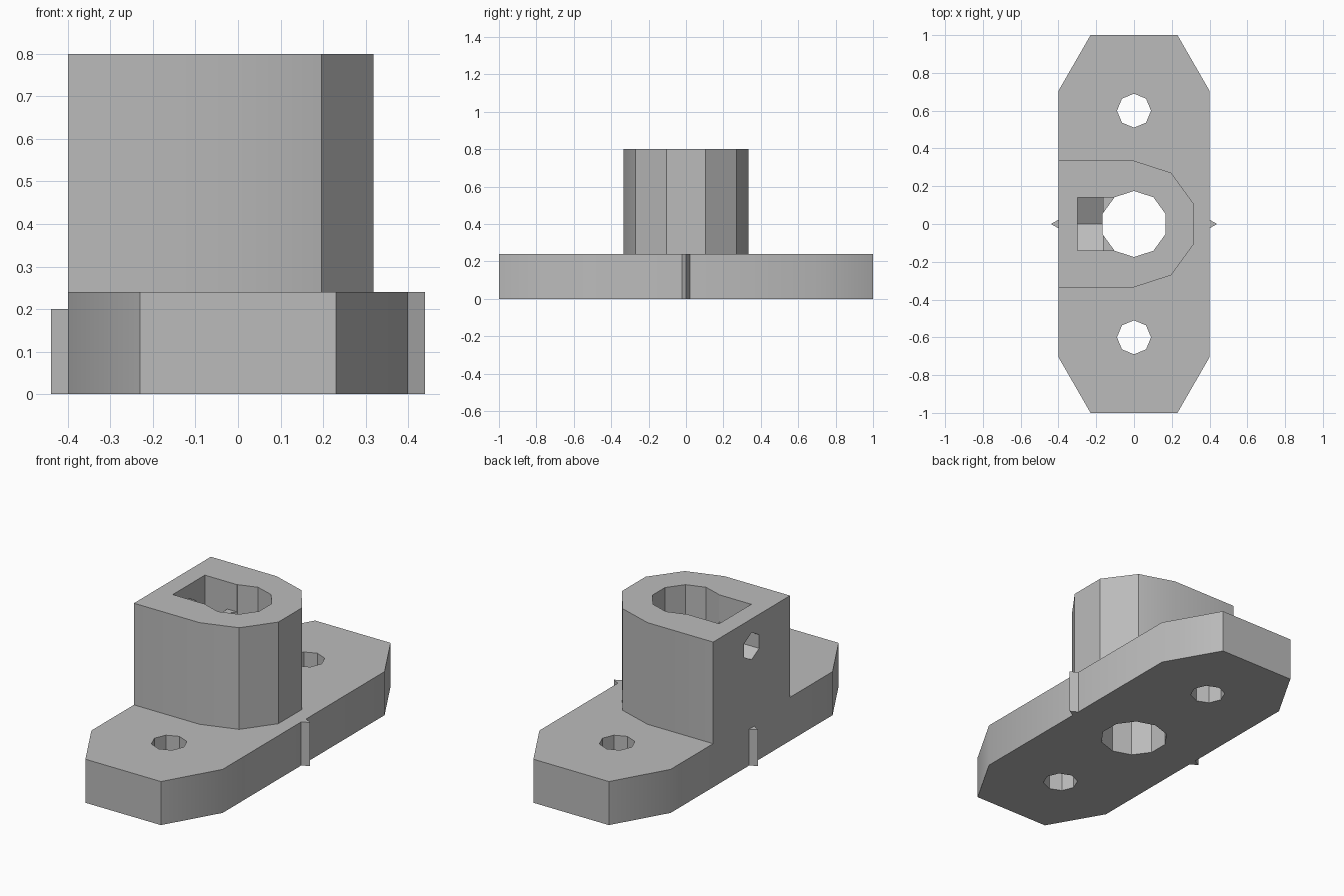
import bpy
from math import cos, sin, pi, radians
from mathutils import Matrix, Vector

cube = bpy.data.objects.get("Cube")
if cube:
    bpy.data.objects.remove(cube, do_unlink=True)

grey = bpy.data.materials.new("plain_grey")
grey.use_nodes = True
grey.diffuse_color = (0.5, 0.5, 0.5, 1)
grey.node_tree.nodes["Principled BSDF"].inputs["Base Color"].default_value = (0.5, 0.5, 0.5, 1)


def prism(name, outline, low, high, axis="z"):
    """Extrude a counter-clockwise outline along z, or a (y, z) outline along x."""
    n = len(outline)
    verts = [Vector((u, v, h)) for h in (low, high) for u, v in outline]
    if axis == "x":
        verts = [Vector((p.z, p.x, p.y)) for p in verts]
    faces = [tuple(reversed(range(n))), tuple(range(n, 2 * n))]
    faces += [(i, (i + 1) % n, (i + 1) % n + n, i + n) for i in range(n)]
    mesh = bpy.data.meshes.new(name)
    mesh.from_pydata(verts, [], faces)
    mesh.materials.append(grey)
    obj = bpy.data.objects.new(name, mesh)
    bpy.context.collection.objects.link(obj)
    return obj


def ring(radius, sides, cx=0, cy=0):
    """Regular polygon with a corner pointing up the second axis."""
    return [(cx + radius * cos(pi / 2 + 2 * pi * i / sides),
             cy + radius * sin(pi / 2 + 2 * pi * i / sides)) for i in range(sides)]


def combine(target, other, operation):
    """Apply a boolean and drop the helper object."""
    other.hide_render = True
    mod = target.modifiers.new(operation.lower(), "BOOLEAN")
    mod.operation, mod.object, mod.solver = operation, other, "EXACT"
    bpy.context.view_layer.objects.active = target
    bpy.ops.object.modifier_apply(modifier=mod.name)
    bpy.data.objects.remove(other, do_unlink=True)


# Flange plate with chamfered corners
W, C, E = 0.4, 0.23, 0.705
corners = [(W, -E), (W, E), (C, 1), (-C, 1), (-W, E), (-W, -E), (-C, -1), (C, -1)]
body = prism("flange_and_tower", corners, 0, 0.24)

# Tower: half of a ten-sided cylinder joined to a square back
R = 0.335
arc = [(R * sin(pi * i / 5), -R * cos(pi * i / 5)) for i in range(6)]
combine(body, prism("tower", arc + [(-W, R), (-W, -R)], 0, 0.8), "UNION")

# Central bore and the two mounting holes
combine(body, prism("bore", ring(0.175, 10), -0.1, 1), "DIFFERENCE")
for side in (-1, 1):
    combine(body, prism("mount_hole", ring(0.09, 8, 0, 0.6 * side), -0.1, 0.5), "DIFFERENCE")

# Nut pocket open at the top, hexagonal nut seat, and screw hole through the back
Z, N = 0.65, 0.14
slot = [(-0.3, -N), (0, -N), (0, N), (-0.3, N)]
combine(body, prism("pocket", slot, Z, 1), "DIFFERENCE")
combine(body, prism("nut_seat", ring(N / cos(pi / 6), 6, 0, Z), -0.3, -0.163, "x"), "DIFFERENCE")
combine(body, prism("screw_hole", ring(0.075, 6, 0, Z), -0.5, -0.2, "x"), "DIFFERENCE")

# Small pointed alignment ribs on both long sides
right_rib = prism("right_rib", [(-0.39, -0.028), (-0.39, 0.028), (-0.44, 0)], 0, 0.2)
left_rib = prism("left_rib", [(0.39, -0.028), (0.44, 0), (0.39, 0.028)], 0, 0.24)
right_rib.data.flip_normals()

# Soft shading over shallow edges only
bpy.ops.object.select_all(action="DESELECT")
body.select_set(True)
bpy.context.view_layer.objects.active = body
bpy.ops.object.shade_smooth_by_angle(angle=radians(30))
